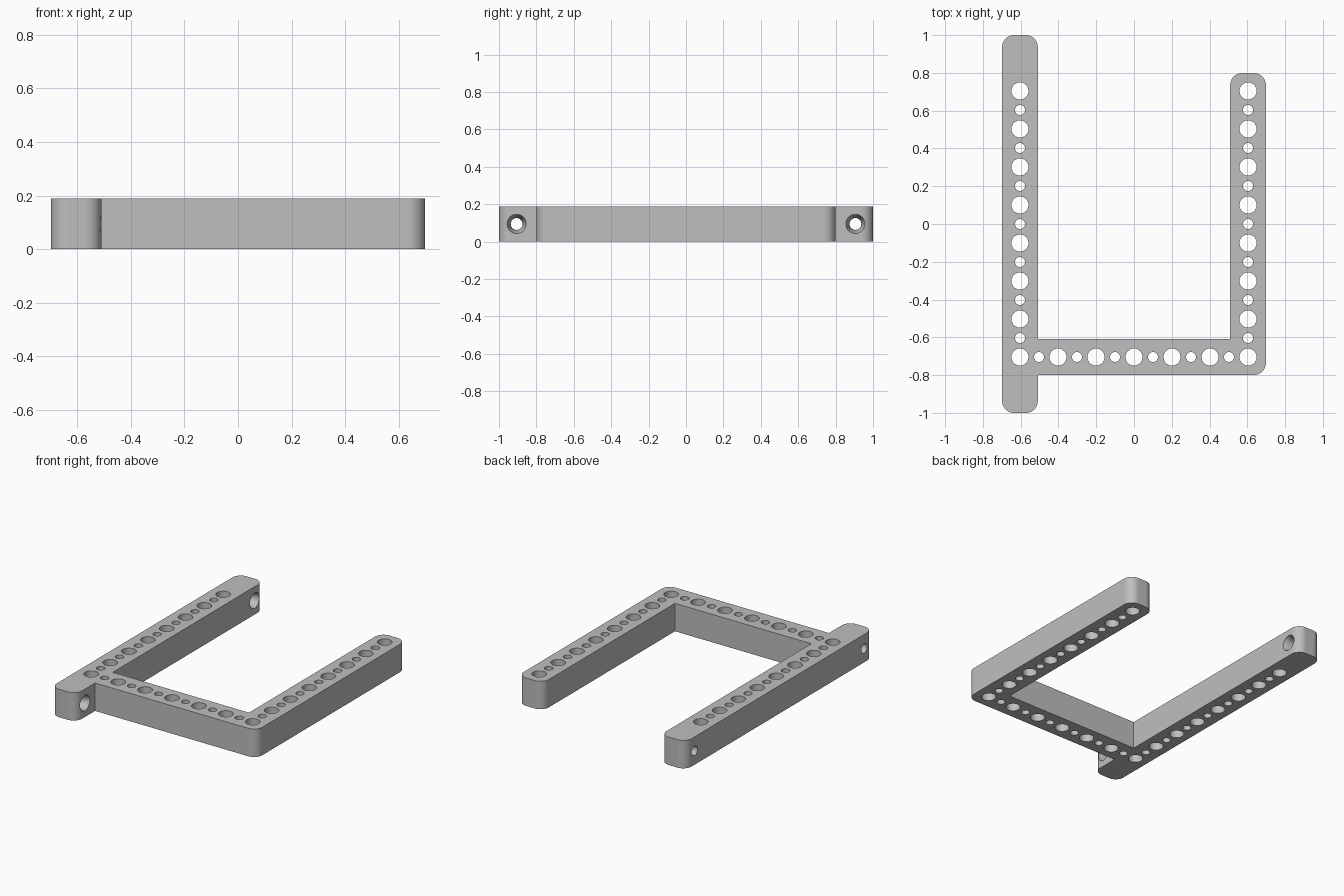
import bpy, bmesh, math
from mathutils import Matrix, Vector

cube = bpy.data.objects.get("Cube")
if cube:
    bpy.data.objects.remove(cube, do_unlink=True)

UNIT = 2 / 159          # one design millimetre
WIDTH = 15              # beam width and height
HALF = WIDTH / 2
PITCH = 8               # hole spacing
CORNER = 5              # fillet radius
BEAM_X, BEAM_Y = 48, 56  # beam centre lines
SCREW_Y = 72


def make_object(name, bm):
    bmesh.ops.recalc_face_normals(bm, faces=bm.faces[:])
    bmesh.ops.scale(bm, vec=(UNIT, UNIT, UNIT), verts=bm.verts[:])
    mesh = bpy.data.meshes.new(name)
    bm.to_mesh(mesh)
    bm.free()
    obj = bpy.data.objects.new(name, mesh)
    bpy.context.collection.objects.link(obj)
    return obj


def rounded_outline(points, steps=10):
    """Fillet every convex corner of a counter-clockwise right-angled outline."""
    out = []
    for i, p in enumerate(points):
        p = Vector(p)
        a = (Vector(points[i - 1]) - p).normalized()
        b = (Vector(points[(i + 1) % len(points)]) - p).normalized()
        if a.cross(b) > 0:            # inner corner stays sharp
            out.append(p)
            continue
        centre = p + (a + b) * CORNER
        for k in range(steps + 1):
            t = math.pi / 2 * k / steps
            out.append(centre - b * CORNER * math.cos(t) - a * CORNER * math.sin(t))
    return out


def lathe(bm, matrix, profile, sides=40):
    """Closed turned solid from (height, radius) pairs."""
    rings = []
    for h, r in profile:
        angles = [math.tau * k / sides for k in range(sides)]
        rings.append([bm.verts.new(matrix @ Vector((r * math.cos(t), r * math.sin(t), h)))
                      for t in angles])
    for low, high in zip(rings, rings[1:]):
        for k in range(sides):
            n = (k + 1) % sides
            bm.faces.new((low[k], low[n], high[n], high[k]))
    bm.faces.new(rings[0][::-1])
    bm.faces.new(rings[-1])


# Frame body: long beam, cross beam and short beam in one outline
xo, xi = BEAM_X + HALF, BEAM_X - HALF
yo, yi, ye = BEAM_Y + HALF, BEAM_Y - HALF, SCREW_Y + HALF
outline = [(-xo, -ye), (-xi, -ye), (-xi, -yo), (xo, -yo), (xo, yo),
           (xi, yo), (xi, -yi), (-xi, -yi), (-xi, ye), (-xo, ye)]
bm = bmesh.new()
base = bm.faces.new([bm.verts.new((p.x, p.y, 0)) for p in rounded_outline(outline)])
top = bmesh.ops.extrude_face_region(bm, geom=[base])
bmesh.ops.translate(bm, vec=(0, 0, WIDTH),
                    verts=[v for v in top["geom"] if isinstance(v, bmesh.types.BMVert)])
frame = make_object("perforated_frame", bm)

# Hole cutters: alternating large and small holes along the three beams
holes = {}
for i in range(2 * BEAM_Y // PITCH + 1):
    for x in (-BEAM_X, BEAM_X):
        holes[(x, -BEAM_Y + i * PITCH)] = i % 2
for i in range(2 * BEAM_X // PITCH + 1):
    holes[(-BEAM_X + i * PITCH, -BEAM_Y)] = i % 2
bm = bmesh.new()
for (x, y), small in holes.items():
    radius = 2.1 if small else 3.6
    lathe(bm, Matrix.Translation((x, y, 0)), [(-1, radius), (WIDTH + 1, radius)])

# Countersunk screw holes across both ends of the long beam
for y in (-SCREW_Y, SCREW_Y):
    place = Matrix.Translation((-BEAM_X, y, HALF)) @ Matrix.Rotation(math.pi / 2, 4, "Y")
    lathe(bm, place, [(-HALF - 1, 2.5), (HALF - 5, 2.5), (HALF, 4.1), (HALF + 1, 4.1)])
cutter = make_object("hole_cutter", bm)
cutter.hide_render = True

cut = frame.modifiers.new("holes", "BOOLEAN")
cut.operation = "DIFFERENCE"
cut.solver = "EXACT"
cut.object = cutter
for obj in bpy.context.selected_objects:
    obj.select_set(False)
bpy.context.view_layer.objects.active = frame
frame.select_set(True)
bpy.ops.object.modifier_apply(modifier=cut.name)
bpy.data.objects.remove(cutter, do_unlink=True)

# Plain grey finish, smooth in the bores and fillets
grey = bpy.data.materials.new("light_grey")
grey.use_nodes = True
colour = (0.52, 0.52, 0.52, 1)
grey.diffuse_color = colour
grey.node_tree.nodes["Principled BSDF"].inputs["Base Color"].default_value = colour
frame.data.materials.clear()
frame.data.materials.append(grey)
bpy.ops.object.shade_smooth_by_angle(angle=math.radians(20))
flat = frame.modifiers.new("flat_walls", "WEIGHTED_NORMAL")
flat.keep_sharp = True
